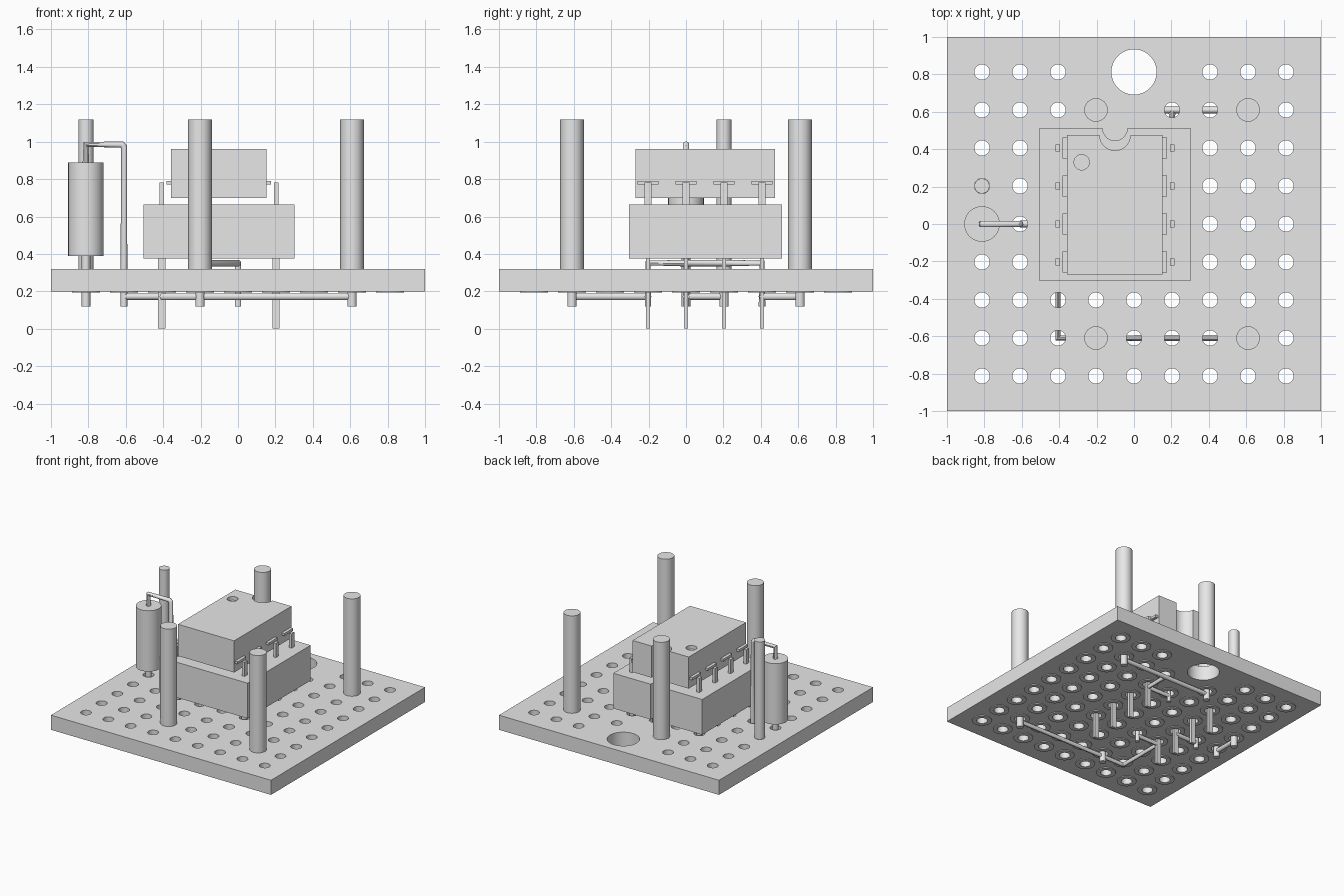
import bpy
import bmesh
from mathutils import Matrix, Vector

if "Cube" in bpy.data.objects:
    bpy.data.objects.remove(bpy.data.objects["Cube"])

P = 0.2032                      # hole pitch
BOARD_BOTTOM, BOARD_TOP = 0.2, 0.32
WIRE_Z = 0.172

grey = bpy.data.materials.new("plain_grey")
grey.use_nodes = True
grey.diffuse_color = (0.8, 0.8, 0.8, 1)
for node in grey.node_tree.nodes:
    if node.type == "BSDF_PRINCIPLED":
        node.inputs["Base Color"].default_value = (0.8, 0.8, 0.8, 1)


def add_cylinder(bm, x, y, z0, z1, r, sides=32):
    bmesh.ops.create_cone(bm, cap_ends=True, segments=sides, radius1=r, radius2=r, depth=z1 - z0,
                          matrix=Matrix.Translation((x, y, (z0 + z1) / 2)))


def add_box(bm, x0, x1, y0, y1, z0, z1):
    centre = Vector((x0 + x1, y0 + y1, z0 + z1)) / 2
    size = Matrix.Diagonal((x1 - x0, y1 - y0, z1 - z0, 1))
    bmesh.ops.create_cube(bm, size=1, matrix=Matrix.Translation(centre) @ size)


def smooth(obj):
    obj.data.shade_smooth()
    obj.data.set_sharp_from_angle(angle=0.7)


def finish(name, bm):
    mesh = bpy.data.meshes.new(name)
    bm.to_mesh(mesh)
    bm.free()
    mesh.materials.append(grey)
    obj = bpy.data.objects.new(name, mesh)
    bpy.context.collection.objects.link(obj)
    smooth(obj)
    return obj


def cylinder(name, *args):
    bm = bmesh.new()
    add_cylinder(bm, *args)
    return finish(name, bm)


def box(name, *args):
    bm = bmesh.new()
    add_box(bm, *args)
    return finish(name, bm)


def activate(obj):
    for other in bpy.context.selected_objects:
        other.select_set(False)
    obj.select_set(True)
    bpy.context.view_layer.objects.active = obj


def cut(obj, cutter):
    mod = obj.modifiers.new("cut", "BOOLEAN")
    mod.operation = "DIFFERENCE"
    mod.solver = "EXACT"
    mod.object = cutter
    activate(obj)
    bpy.ops.object.modifier_apply(modifier=mod.name)
    smooth(obj)


def wire(name, points, r=0.018):
    curve = bpy.data.curves.new(name, "CURVE")
    curve.dimensions = "3D"
    curve.bevel_depth = r
    curve.bevel_resolution = 3
    curve.use_fill_caps = True
    spline = curve.splines.new("POLY")
    spline.points.add(len(points) - 1)
    for p, co in zip(spline.points, points):
        p.co = (*co, 1)
    curve.materials.append(grey)
    obj = bpy.data.objects.new(name, curve)
    bpy.context.collection.objects.link(obj)
    activate(obj)
    bpy.ops.object.convert(target="MESH")
    smooth(bpy.context.object)


# Perforated board with solder pads; holes are left out around the large opening
skipped = {(-1, 4), (0, 4), (1, 4), (0, 3)}
holes = [(i * P, j * P) for i in range(-4, 5) for j in range(-4, 5) if (i, j) not in skipped]

board = box("perforated_board", -1, 1, -1, 1, BOARD_BOTTOM, BOARD_TOP)
pad_mesh, hole_mesh = bmesh.new(), bmesh.new()
for x, y in holes:
    add_cylinder(pad_mesh, x, y, BOARD_BOTTOM - 0.006, BOARD_BOTTOM, 0.074)
    add_cylinder(hole_mesh, x, y, 0.1, 0.4, 0.041)
add_cylinder(hole_mesh, 0, 4 * P, 0.1, 0.4, 0.121, 48)
pads = finish("solder_pads", pad_mesh)
hole_cutter = finish("hole_cutter", hole_mesh)
for part in (board, pads):
    cut(part, hole_cutter)
bpy.data.objects.remove(hole_cutter)

# Four tall posts, each with a thin tail through the board
for x, side in ((-P, "right"), (3 * P, "left")):
    for y, end in ((-3 * P, "front"), (3 * P, "back")):
        cylinder(f"{end}_{side}_post", x, y, BOARD_TOP, 1.12, 0.063)
        cylinder(f"{end}_{side}_post_tail", x, y, 0.12, BOARD_TOP, 0.025, 20)

# Slim terminal pin
cylinder("terminal_pin", -4 * P, P, BOARD_TOP, 1.12, 0.04)
cylinder("terminal_pin_tail", -4 * P, P, 0.12, BOARD_TOP, 0.025, 20)

# Upright resistor with its looped lead
cylinder("resistor_body", -4 * P, 0, 0.39, 0.89, 0.095, 40)
cylinder("resistor_lower_lead", -4 * P, 0, 0.12, 0.39, 0.023, 20)
wire("resistor_upper_lead", [(-4 * P, 0, 0.88), (-4 * P, 0, 0.985), (-3 * P - 0.012, 0, 0.985),
                             (-3 * P, 0, 0.973), (-3 * P, 0, 0.12)])

# Socket and chip bodies with end notches and an index dimple
mid_x = -P / 2
socket = box("chip_socket", -0.505, 0.302, -0.305, 0.512, 0.375, 0.665)
chip = box("chip_body", -0.357, 0.153, -0.27, 0.475, 0.70, 0.96)
for part, y, r in ((socket, 0.512, 0.066), (chip, 0.475, 0.082)):
    notch = cylinder("notch_cutter", mid_x, y, 0.3, 1.1, r)
    cut(part, notch)
    bpy.data.objects.remove(notch)
dimple = cylinder("dimple_cutter", -0.28, 0.33, 0.93, 1.0, 0.041)
cut(chip, dimple)
bpy.data.objects.remove(dimple)

# Chip shoulders and legs, socket pins below
shoulders, legs, pins = bmesh.new(), bmesh.new(), bmesh.new()
for side, x, edge in ((-1, -2 * P, -0.357), (1, P, 0.153)):
    for j in range(-1, 3):
        y = j * P
        add_box(shoulders, *sorted((edge - side * 0.02, edge + side * 0.024)),
                y - 0.056, y + 0.056, 0.77, 0.79)
        add_box(legs, x - 0.012, x + 0.012, y - 0.018, y + 0.018, 0.66, 0.782)
        add_box(pins, x - 0.02, x + 0.02, y - 0.011, y + 0.011, 0, 0.38)
finish("chip_shoulders", shoulders)
finish("chip_legs", legs)
finish("socket_pins", pins)


# Wiring under the board, in hole steps
def trace(name, *cells):
    wire(name, [(i * P, j * P, WIRE_Z) for i, j in cells])


trace("back_rail", (3, 3), (-1, 3))
trace("back_branch", (1, 3), (1, 2), (0, 2))
trace("front_rail", (3, -3), (-2, -3), (-2, -1), (-1, -1))
trace("resistor_link", (-2, 0), (-3, 0))
trace("terminal_link", (-4, 0), (-4, 1))

# Jumper crossing the board beneath the socket
top = 0.351
wire("jumper", [(-P, -P, 0.12), (-P, -P, top), (-P, 0, top), (0, P, top),
                (0, 2 * P, top), (0, 2 * P, 0.12)])
